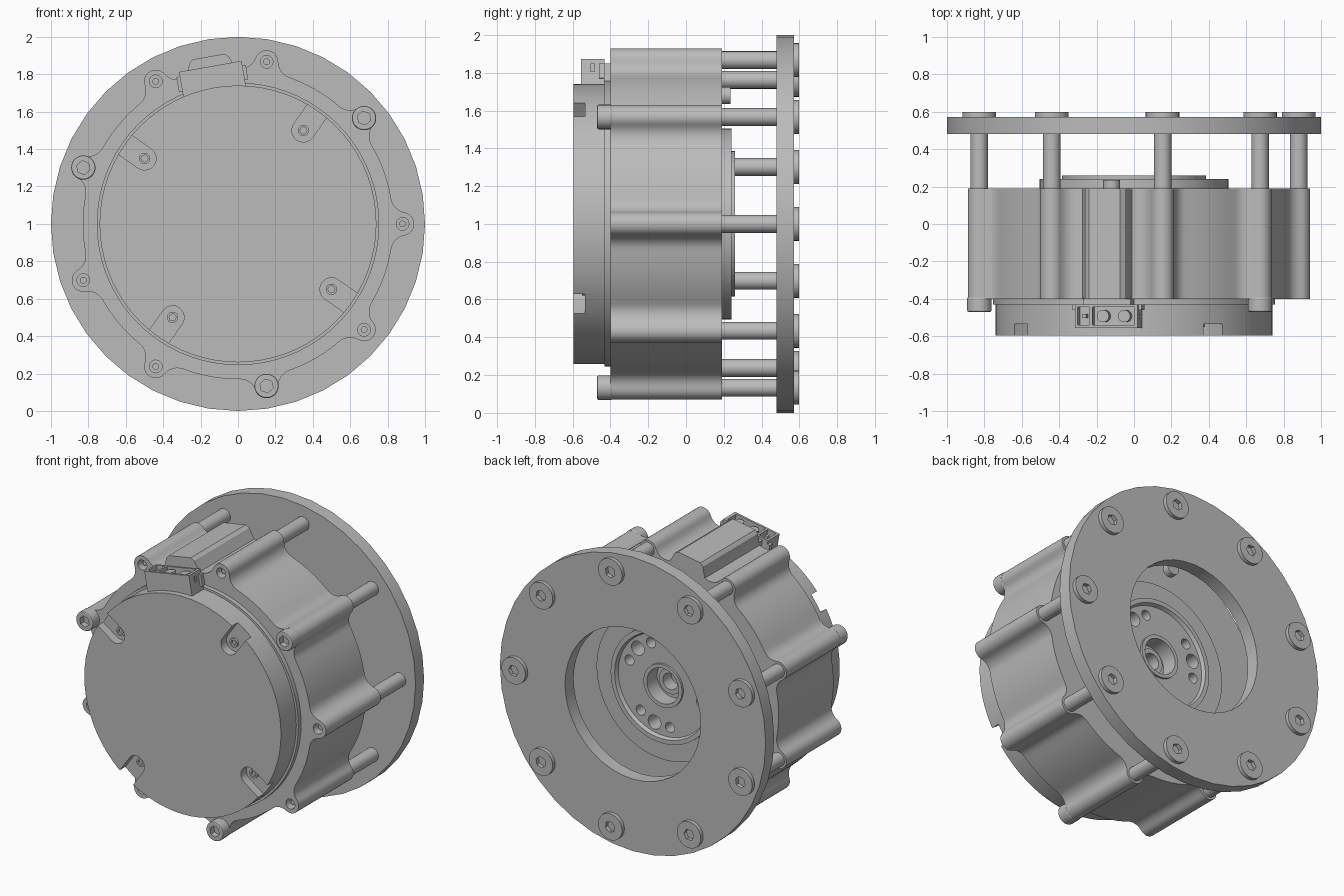
import bpy, bmesh
from math import sin, cos, pi, radians, acos, atan2, hypot

cube = bpy.data.objects.get("Cube")
if cube:
    bpy.data.objects.remove(cube, do_unlink=True)

grey = bpy.data.materials.new("machined_grey")
grey.use_nodes = True
grey.diffuse_color = (0.5, 0.5, 0.5, 1)
grey.node_tree.nodes["Principled BSDF"].inputs["Base Color"].default_value = (0.5, 0.5, 0.5, 1)

MID = 1.0          # height of the motor axis
BACK, FRONT = 0.19, -0.4
STEP = 40          # degrees between bolts
BOLT_R = 0.88
bolts = [radians(STEP * i) for i in range(9)]
caps = [bolts[1], bolts[4], bolts[7]]


def at(r, a):
    return r * cos(a), r * sin(a)


def circle(r, n=32, c=(0, 0), turn=0):
    return [(c[0] + r * cos(turn + 2 * pi * i / n), c[1] + r * sin(turn + 2 * pi * i / n)) for i in range(n)]


def prism(bm, pts, y0, y1):
    """Extrude an x-z outline along the motor axis."""
    rings = [[bm.verts.new((x, y, z + MID)) for x, z in pts] for y in (y0, y1)]
    bm.faces.new(rings[0])
    bm.faces.new(rings[1][::-1])
    n = len(pts)
    for i in range(n):
        j = (i + 1) % n
        bm.faces.new((rings[0][i], rings[0][j], rings[1][j], rings[1][i]))


def make(name, prisms):
    bm = bmesh.new()
    for p in prisms:
        prism(bm, *p)
    return finish(name, bm)


def finish(name, bm):
    bmesh.ops.recalc_face_normals(bm, faces=bm.faces[:])
    mesh = bpy.data.meshes.new(name)
    bm.to_mesh(mesh)
    bm.free()
    mesh.materials.append(grey)
    ob = bpy.data.objects.new(name, mesh)
    bpy.context.collection.objects.link(ob)
    smooth(ob)
    return ob


def smooth(ob):
    bpy.ops.object.select_all(action='DESELECT')
    ob.select_set(True)
    bpy.context.view_layer.objects.active = ob
    bpy.ops.object.shade_smooth_by_angle(angle=radians(30))


def lathe(name, profile, n=64):
    """Spin a closed (radius, y) profile; points at radius 0 become poles."""
    bm = bmesh.new()
    rings = []
    for r, y in profile:
        if r == 0:
            rings.append([bm.verts.new((0, y, MID))] * n)
        else:
            rings.append([bm.verts.new((x, y, z + MID)) for x, z in circle(r, n)])
    for a, b in zip(rings, rings[1:] + rings[:1]):
        for i in range(n):
            j = (i + 1) % n
            quad = list(dict.fromkeys((a[i], a[j], b[j], b[i])))
            if len(quad) > 2:
                bm.faces.new(quad)
    return finish(name, bm)


def cut(ob, prisms):
    """Subtract a set of prisms from a part."""
    tool = make("cutter", prisms)
    tool.hide_render = True
    mod = ob.modifiers.new("cut", 'BOOLEAN')
    mod.operation, mod.solver, mod.object = 'DIFFERENCE', 'EXACT', tool
    bpy.context.view_layer.objects.active = ob
    bpy.ops.object.modifier_apply(modifier=mod.name)
    bpy.data.objects.remove(tool, do_unlink=True)
    smooth(ob)


# Housing outline: round body with filleted bolt lugs
def housing_outline(body=0.83, lug=0.062, fil=0.09):
    a, b, c = body + fil, BOLT_R, lug + fil
    spread = acos((a * a + b * b - c * c) / (2 * a * b))
    fx, fz = at(a, spread)
    touch = atan2(fz, fx - b)                       # lug direction to the fillet centre
    half = []
    for i in range(7):
        half.append((b + lug * cos(touch * i / 6), lug * sin(touch * i / 6)))
    start, end = touch + pi, spread + pi
    for i in range(1, 7):
        t = start + (end - start) * i / 6
        half.append((fx + fil * cos(t), fz + fil * sin(t)))
    gap = radians(STEP / 2)
    half += [at(body, spread + (gap - spread) * i / 4) for i in range(1, 4)]
    lobe = [(x, -z) for x, z in half[:0:-1]] + half + [at(body, gap)]
    return [(x * cos(t) - z * sin(t), x * sin(t) + z * cos(t)) for t in bolts for x, z in lobe]


housing = make("housing", [(housing_outline(), FRONT, BACK)])
cut(housing, [(circle(0.034, 20, at(BOLT_R, a)), FRONT - 0.1, FRONT + 0.06) for a in bolts if a not in caps])
make("lug_rims", [(circle(0.018, 16, at(BOLT_R, a)), FRONT + 0.03, FRONT + 0.08) for a in bolts if a not in caps])

# Front cover with four screw slots
lathe("front_step", [(0, FRONT + 0.05), (0.755, FRONT + 0.05), (0.755, -0.43), (0, -0.43)], 72)
cover = lathe("front_cover", [(0, -0.42), (0.74, -0.42), (0.74, -0.595), (0, -0.595)], 72)
slots, screws = [], []
for k in range(4):
    a = radians(55 + 90 * k)
    c = at(0.61, a)
    w = 0.062
    arc = [(c[0] + w * cos(a + pi / 2 + pi * i / 10), c[1] + w * sin(a + pi / 2 + pi * i / 10)) for i in range(11)]
    ox, oz = at(0.25, a)
    slots.append((arc + [(arc[-1][0] + ox, arc[-1][1] + oz), (arc[0][0] + ox, arc[0][1] + oz)], -0.7, -0.535))
    screws.append((circle(0.03, 20, c), -0.55, -0.52))
cut(cover, slots)
cover_screws = make("cover_screws", screws)
cut(cover_screws, [(circle(0.018, 16, at(0.61, radians(55 + 90 * k))), -0.6, -0.535) for k in range(4)])

# Cap screws on the front
front_caps = make("front_cap_screws", [(circle(0.065, 28, at(BOLT_R, a)), -0.47, FRONT + 0.01) for a in caps])
bev = front_caps.modifiers.new("soft_edge", 'BEVEL')
bev.width, bev.segments, bev.limit_method = 0.008, 2, 'ANGLE'
bpy.context.view_layer.objects.active = front_caps
bpy.ops.object.modifier_apply(modifier=bev.name)
cut(front_caps, [(circle(0.037, 6, at(BOLT_R, a), a), -0.6, -0.43) for a in caps])

# Rear mounting ring, posts and their screw heads
lathe("mounting_ring", [(1, 0.48), (1, 0.572), (0.51, 0.572), (0.51, 0.48)], 40)
make("posts", [(circle(0.047, 24, at(BOLT_R, a)), BACK - 0.02, 0.5) for a in bolts])
heads = make("rear_screw_heads", [(circle(0.09, 28, at(BOLT_R, a)), 0.56, 0.598) for a in bolts])
cut(heads, [(circle(0.038, 6, at(BOLT_R, a), a), 0.572, 0.7) for a in bolts])

# Rear bearing step and output hub, with stepped centre bore
lathe("bearing_step", [(0.505, BACK - 0.02), (0.505, 0.24), (0.35, 0.24), (0.35, BACK - 0.02)])
cut(housing, [(circle(0.36, 64), 0.05, 0.4)])
hub = lathe("output_hub", [
    (0, 0.04), (0.385, 0.04), (0.385, 0.26), (0.355, 0.26), (0.345, 0.235),
    (0.145, 0.235), (0.145, 0.25), (0.12, 0.25), (0.12, 0.14),
    (0.085, 0.14), (0.085, 0.17), (0.055, 0.17), (0.055, 0.08), (0, 0.08)])
holes = []
for k in range(3):
    for turn, r in ((0, 0.048), (-24, 0.034), (24, 0.034)):
        holes.append((circle(r, 24, at(0.28, radians(45 + 120 * k + turn))), 0.12, 0.4))
cut(hub, holes)
make("rear_stud", [(circle(0.045, 24, at(0.69, radians(100))), BACK - 0.02, 0.235)])


# Connector and cable bump, laid out by tangent and radius around one direction
def local(pts, a=radians(100)):
    return [(r * cos(a) + t * sin(a), r * sin(a) - t * cos(a)) for t, r in pts]


def block(t0, t1, r0, r1, y0, y1):
    return local([(t0, r0), (t1, r0), (t1, r1), (t0, r1)]), y0, y1


bump = [(-0.15, 0.78), (-0.118, 0.86), (-0.108, 0.89), (-0.085, 0.908)]
make("cable_bump", [(local(bump + [(-t, r) for t, r in bump[::-1]]), FRONT, BACK)])
socket = make("connector_shell", [block(-0.17, 0.17, 0.72, 0.855, -0.555, -0.43)])
cut(socket, [block(-0.075, 0.15, 0.79, 1, -0.54, -0.445),
             block(-0.155, -0.09, 0.79, 1, -0.54, -0.445),
             block(0.16, 0.3, 0.79, 0.83, -0.505, -0.485)])
make("connector_tabs", [block(s * 0.178 - 0.01, s * 0.178 + 0.01, 0.75, 0.83, -0.46, -0.43) for s in (-1, 1)])
make("connector_bridge", [block(-0.13, 0.13, 0.72, 0.84, -0.44, FRONT + 0.01)])


# Contacts standing radially inside the connector
def contact(t, r, n):
    bm = bmesh.new()
    (x, z), (x2, z2) = local([(t, 0.78), (t, 0.845)])
    ux, uz = (x2 - x) / hypot(x2 - x, z2 - z), (z2 - z) / hypot(x2 - x, z2 - z)
    rings = [[bm.verts.new((px + uz * c, -0.4925 + s, pz - ux * c + MID)) for c, s in circle(r, n, turn=pi / 4)]
             for px, pz in ((x, z), (x2, z2))]
    bm.faces.new(rings[0])
    bm.faces.new(rings[1])
    for i in range(n):
        j = (i + 1) % n
        bm.faces.new((rings[0][i], rings[0][j], rings[1][j], rings[1][i]))
    finish("connector_contact", bm)


for t in (-0.02, 0.095):
    contact(t, 0.033, 20)
contact(-0.122, 0.015, 4)
